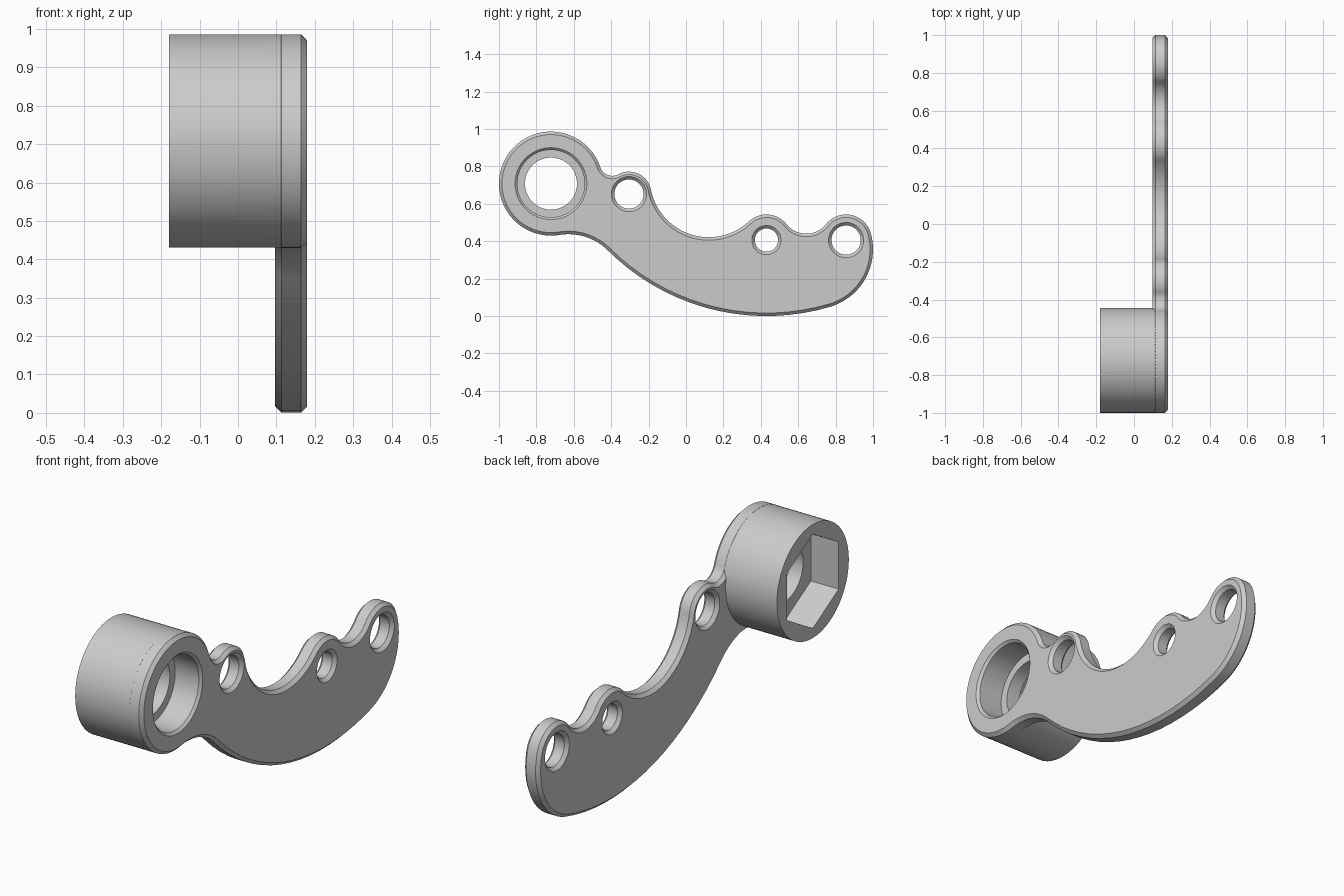
import bpy, bmesh, math
from mathutils import Vector

if "Cube" in bpy.data.objects:
    bpy.data.objects.remove(bpy.data.objects["Cube"], do_unlink=True)

steel = bpy.data.materials.new("plain grey metal")
steel.use_nodes = True
steel.diffuse_color = (0.6, 0.6, 0.6, 1)
steel.node_tree.nodes["Principled BSDF"].inputs["Base Color"].default_value = (0.6, 0.6, 0.6, 1)

BACK, FACE, END = 0.097, 0.18, -0.18   # plate back, plate face, free end of boss
BEVEL = 0.016


def loft(name, loops):
    """Closed solid through loops of points, capped at both ends."""
    bm = bmesh.new()
    rings = [[bm.verts.new(p) for p in loop] for loop in loops]
    n = len(rings[0])
    for a, b in zip(rings, rings[1:]):
        for i in range(n):
            j = (i + 1) % n
            bm.faces.new((a[i], a[j], b[j], b[i]))
    bm.faces.new(rings[0])
    bm.faces.new(rings[-1])
    bmesh.ops.recalc_face_normals(bm, faces=bm.faces)
    mesh = bpy.data.meshes.new(name)
    bm.to_mesh(mesh)
    bm.free()
    obj = bpy.data.objects.new(name, mesh)
    mesh.materials.append(steel)
    bpy.context.collection.objects.link(obj)
    return obj


def turned(name, centre, profile, sides=96):
    """Solid turned around an x axis from (x, radius) steps."""
    angles = [math.pi / 2 + math.tau * i / sides for i in range(sides)]
    return loft(name, [[(x, centre.x + r * math.cos(a), centre.y + r * math.sin(a))
                        for a in angles] for x, r in profile])


def combine(target, tool, operation):
    mod = target.modifiers.new(operation, 'BOOLEAN')
    mod.operation, mod.solver, mod.object = operation, 'EXACT', tool
    bpy.context.view_layer.objects.active = target
    bpy.ops.object.modifier_apply(modifier=mod.name)
    bpy.data.objects.remove(tool, do_unlink=True)


# Outline circles: (centre in y-z, signed radius), negative radius is a hollow
def blend(a, b, s):
    """Circle of signed radius s tangent to circles a and b, left of a to b."""
    (ca, sa), (cb, sb) = a, b
    d = (cb - ca).length
    u = (cb - ca) / d
    ra, rb = abs(sa - s), abs(sb - s)
    t = (ra * ra - rb * rb + d * d) / (2 * d)
    h = math.sqrt(max(ra * ra - t * t, 0))
    return (ca + u * t + Vector((-u.y, u.x)) * h, s)


boss = (Vector((-0.722, 0.708)), 0.278)
lobe1 = (Vector((-0.305, 0.652)), 0.12)
lobe2 = (Vector((0.43, 0.406)), 0.137)
lobe3 = (Vector((0.856, 0.406)), 0.137)
belly = (Vector((0.43, 1.2)), 1.2)
chain = [boss, blend(boss, lobe1, -0.068), lobe1, blend(lobe1, lobe2, -0.315),
         lobe2, blend(lobe2, lobe3, -0.135), lobe3, blend(lobe3, belly, 0.32),
         belly, blend(belly, boss, -0.3)]


def outline(x, inset):
    """Points along the chain of tangent arcs, moved inwards by inset."""
    def touch(a, b):
        return a[0] + (b[0] - a[0]) * a[1] / (a[1] - b[1])
    points = []
    for i, (c, s) in enumerate(chain):
        p = touch(chain[i - 1], chain[i]) - c
        q = touch(chain[i], chain[(i + 1) % len(chain)]) - c
        start = math.atan2(p.y, p.x)
        end = math.atan2(q.y, q.x)
        sweep = -((start - end) % math.tau) if s > 0 else (end - start) % math.tau
        steps = max(10, int(abs(sweep) * 16))
        r = abs(s - inset)
        for k in range(steps):
            a = start + sweep * k / steps
            points.append((x, c.x + r * math.cos(a), c.y + r * math.sin(a)))
    return points


# Flat arm with bevelled rims
arm = loft("lever_arm", [outline(BACK, BEVEL), outline(BACK + BEVEL, 0),
                         outline(FACE - BEVEL, 0), outline(FACE, BEVEL)])

# Round boss
combine(arm, turned("boss", boss[0], [(END, 0.2775), (0.15, 0.2775)]), 'UNION')

# Stepped round bore from the face, hexagonal socket from the free end
combine(arm, turned("bore_cutter", boss[0], [
    (0.2, 0.212), (0.168, 0.18), (0.04, 0.18), (0.04, 0.139), (-0.1, 0.139)]), 'DIFFERENCE')
combine(arm, turned("socket_cutter", boss[0], [(-0.3, 0.23), (-0.03, 0.23)], 6), 'DIFFERENCE')

# Three pin holes, bevelled on both sides
for lobe, r in ((lobe1, 0.078), (lobe2, 0.062), (lobe3, 0.078)):
    wide = r + 2 * BEVEL
    combine(arm, turned("hole_cutter", lobe[0], [
        (BACK - BEVEL, wide), (BACK + BEVEL, r),
        (FACE - BEVEL, r), (FACE + BEVEL, wide)], 64), 'DIFFERENCE')

bpy.ops.object.select_all(action='DESELECT')
arm.select_set(True)
bpy.context.view_layer.objects.active = arm
bpy.ops.object.shade_smooth_by_angle(angle=math.radians(30))
